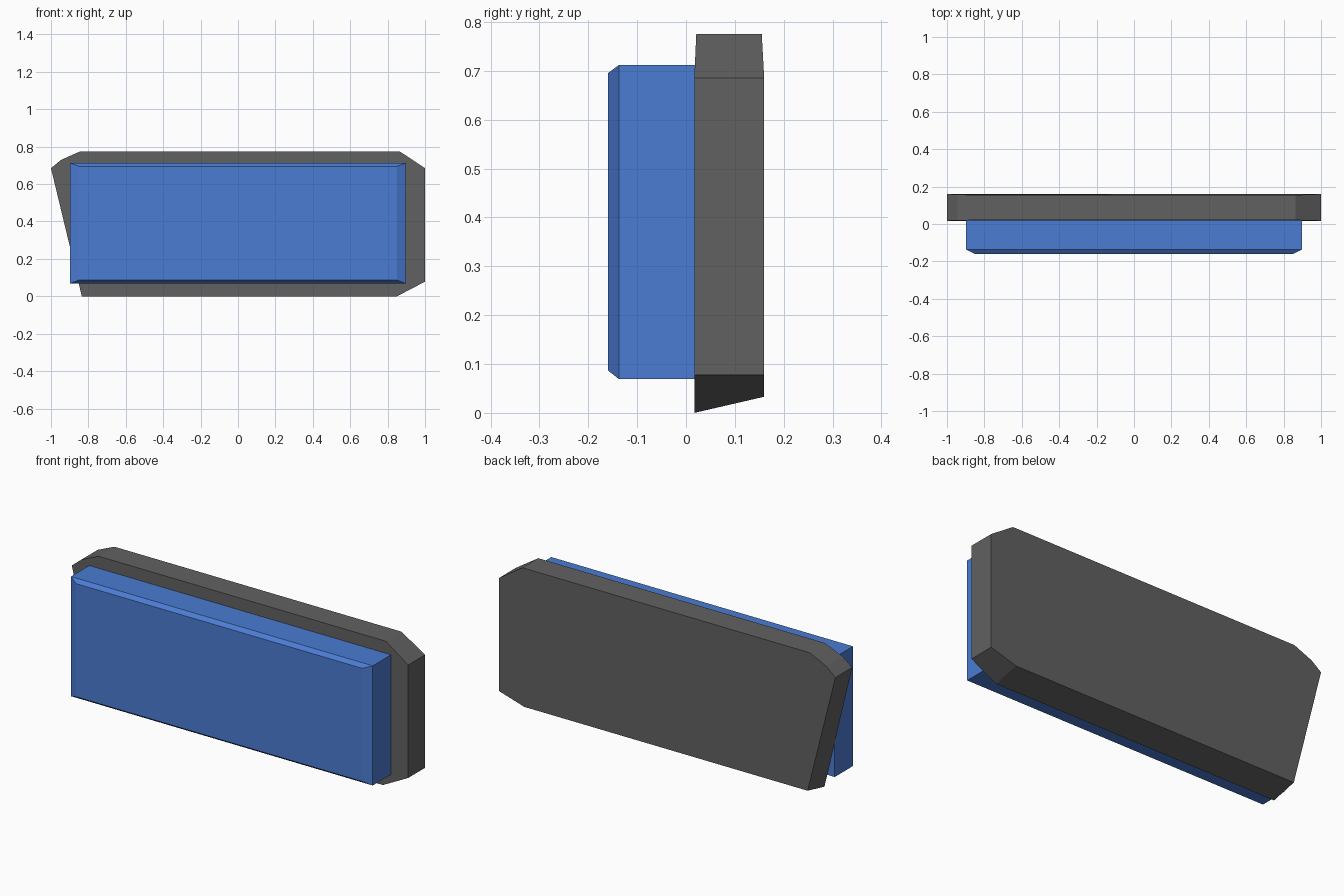
import bpy

if "Cube" in bpy.data.objects:
    bpy.data.objects.remove(bpy.data.objects["Cube"])


def material(name, rgb):
    m = bpy.data.materials.new(name)
    m.diffuse_color = (*rgb, 1.0)
    m.use_nodes = True
    m.node_tree.nodes["Principled BSDF"].inputs["Base Color"].default_value = m.diffuse_color
    return m


def loft(name, rings, mat):
    """Closed solid through rings of equal length, ordered front to back."""
    n = len(rings[0])
    verts = [p for ring in rings for p in ring]
    faces = [tuple(range(n)), tuple(reversed(range(len(verts) - n, len(verts))))]
    for r in range(len(rings) - 1):
        for i in range(n):
            a, b = r * n + i, r * n + (i + 1) % n
            faces.append((b, a, a + n, b + n))
    mesh = bpy.data.meshes.new(name)
    mesh.from_pydata(verts, [], faces)
    mesh.materials.append(mat)
    obj = bpy.data.objects.new(name, mesh)
    bpy.context.collection.objects.link(obj)
    return obj


def rect(x, z0, z1, y):
    return [(-x, y, z0), (x, y, z0), (x, y, z1), (-x, y, z1)]


def plate_ring(y, y_top, z_bottom):
    # clipped-corner outline, counter-clockwise seen from the front
    return [(-0.835, y, z_bottom), (0.85, y, z_bottom), (1, y, 0.078),
            (1, y, 0.685), (0.864, y_top, 0.775), (-0.843, y_top, 0.775),
            (-0.945, (y + y_top) / 2, 0.73), (-1, y, 0.685)]


# Dark back plate with clipped corners and a sloping underside
loft("back_plate",
     [plate_ring(0.017, 0.021, 0.0), plate_ring(0.16, 0.155, 0.033)],
     material("dark_grey", (0.12, 0.12, 0.12)))

# Blue front panel with a chamfered face
loft("front_panel",
     [rect(0.85, 0.087, 0.695, -0.16),
      rect(0.897, 0.069, 0.712, -0.137),
      rect(0.897, 0.069, 0.712, 0.018)],
     material("blue", (0.07, 0.2, 0.65)))
